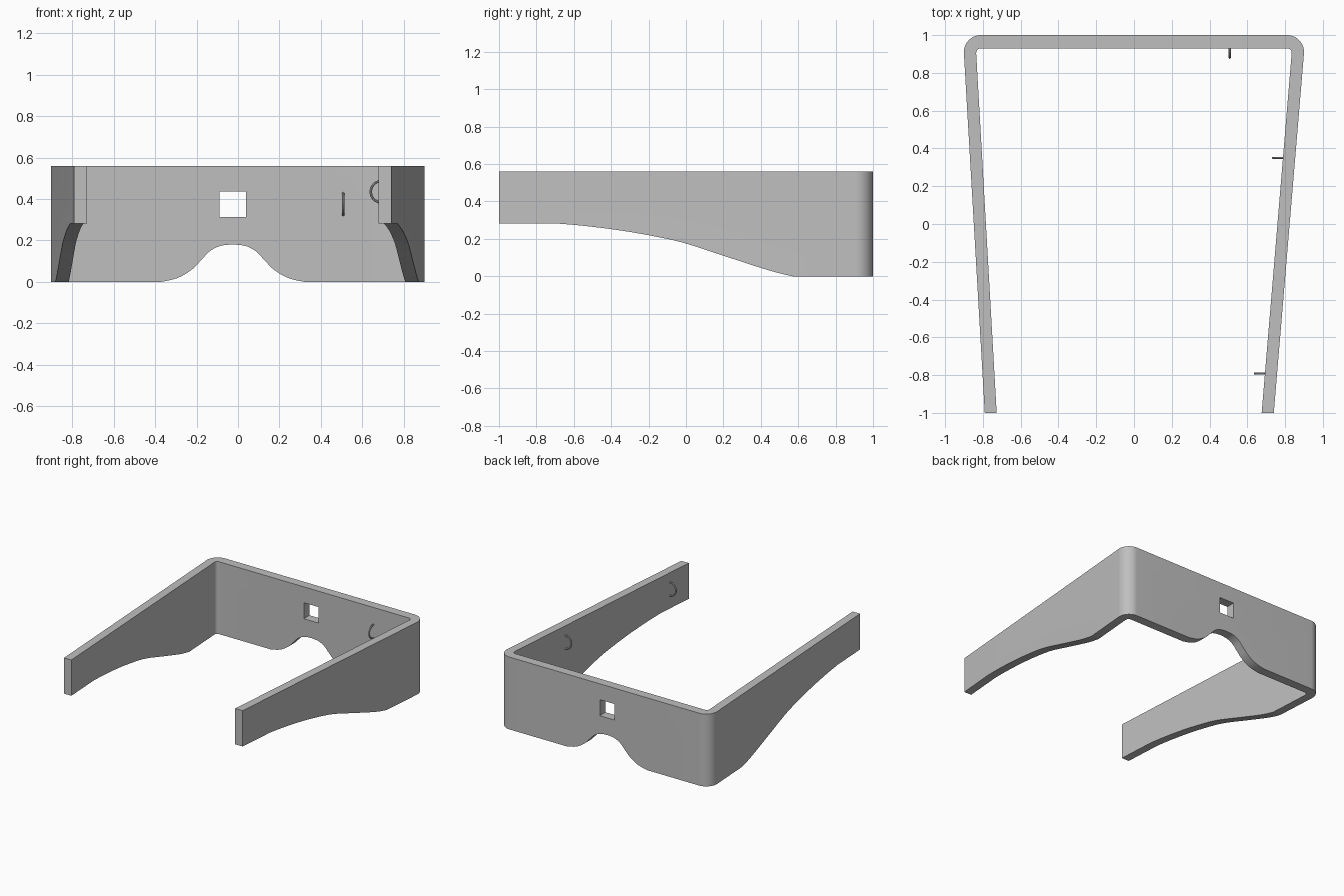
import bpy, bmesh, math
from mathutils import Vector

if "Cube" in bpy.data.objects:
    bpy.data.objects.remove(bpy.data.objects["Cube"], do_unlink=True)

HEIGHT = 0.56
grey = bpy.data.materials.new("light grey plastic")
grey.use_nodes = True
grey.diffuse_color = (0.52, 0.52, 0.52, 1)
grey.node_tree.nodes["Principled BSDF"].inputs["Base Color"].default_value = (0.52, 0.52, 0.52, 1)


def prism(name, points, sweep):
    """Closed solid made by sweeping an outline along a vector."""
    bm = bmesh.new()
    near = [bm.verts.new(p) for p in points]
    far = [bm.verts.new(Vector(p) + Vector(sweep)) for p in points]
    bm.faces.new(near)
    bm.faces.new(far[::-1])
    for i in range(len(near)):
        bm.faces.new((near[i], near[i - 1], far[i - 1], far[i]))
    bm.normal_update()
    if bm.calc_volume(signed=True) < 0:
        bmesh.ops.reverse_faces(bm, faces=bm.faces[:])
    mesh = bpy.data.meshes.new(name)
    bm.to_mesh(mesh)
    bm.free()
    mesh.materials.append(grey)
    obj = bpy.data.objects.new(name, mesh)
    bpy.context.collection.objects.link(obj)
    return obj


def smooth_path(points, steps=6):
    """Curve running through every given 2D point."""
    pts = [Vector(p) for p in points]
    pts = [pts[0]] + pts + [pts[-1]]
    path = []
    for a, b, c, d in zip(pts, pts[1:], pts[2:], pts[3:]):
        for i in range(steps):
            t = i / steps
            path.append((b * 2 + (c - a) * t + (a * 2 - b * 5 + c * 4 - d) * t**2
                         + (b * 3 - a - c * 3 + d) * t**3) / 2)
    return path + [pts[-1]]


def rounded(corner, before, after, radius, steps=16):
    """Arc that rounds the corner between two neighbouring points."""
    c = Vector(corner)
    u, v = (Vector(before) - c).normalized(), (Vector(after) - c).normalized()
    half = math.acos(u.dot(v)) / 2
    centre = c + (u + v).normalized() * (radius / math.sin(half))
    start = c + u * (radius / math.tan(half)) - centre
    end = c + v * (radius / math.tan(half)) - centre
    first = math.atan2(start.y, start.x)
    turn = math.atan2(start.x * end.y - start.y * end.x, start.dot(end))
    angles = [first + turn * i / steps for i in range(steps + 1)]
    return [centre + Vector((math.cos(a), math.sin(a))) * radius for a in angles]


# Headband: open frame with a straight wall and two tapering arms
lo, ro = (-0.906, 1.0), (0.908, 1.0)
li, ri = (-0.837, 0.93), (0.837, 0.93)
lo_tip, li_tip, ri_tip, ro_tip = (-0.79, -1), (-0.727, -1), (0.676, -1), (0.74, -1)
plan = ([lo_tip] + rounded(lo, lo_tip, ro, 0.09) + rounded(ro, lo, ro_tip, 0.09)
        + [ro_tip, ri_tip] + rounded(ri, ri_tip, li, 0.025) + rounded(li, ri, li_tip, 0.025) + [li_tip])
band = prism("headband", [(p[0], p[1], 0) for p in plan], (0, 0, HEIGHT))

# Sweeping lower edge of the arms
edge = smooth_path([(-0.7, 0.283), (-0.55, 0.27), (-0.35, 0.245), (-0.15, 0.21), (0, 0.175),
                    (0.2, 0.11), (0.4, 0.045), (0.5, 0.016), (0.58, -0.002)])
side = [(-1.1, 0.283)] + edge + [(0.6, -0.1), (-1.1, -0.1)]
cutters = [prism("arm_edge_cutter", [(-1.2, y, z) for y, z in side], (2.4, 0, 0))]

# Nose arch, mirrored about its own middle
MID = -0.025
half = smooth_path([(-0.36, -0.002), (-0.27, 0.018), (-0.2, 0.058), (-0.15, 0.108), (-0.11, 0.149),
                    (-0.06, 0.174), (0, 0.181)])
arch = [(MID + x, z) for x, z in half] + [(MID - x, z) for x, z in reversed(half[:-1])]
arch += [(MID + 0.37, -0.1), (MID - 0.37, -0.1)]
cutters.append(prism("nose_cutter", [(x, 0.8, z) for x, z in arch], (0, 0.4, 0)))

# Square window
window = [(-0.088, 0.313), (0.038, 0.313), (0.038, 0.437), (-0.088, 0.437)]
cutters.append(prism("window_cutter", [(x, 0.8, z) for x, z in window], (0, 0.4, 0)))

bpy.context.view_layer.objects.active = band
for cutter in cutters:
    cut = band.modifiers.new(cutter.name, "BOOLEAN")
    cut.operation, cut.solver, cut.object = "DIFFERENCE", "EXACT", cutter
    bpy.ops.object.modifier_apply(modifier=cut.name)
    bpy.data.objects.remove(cutter, do_unlink=True)


# Small half-ring cable loops on the inner walls
def loop(name, base, outward, radius=0.052):
    curve = bpy.data.curves.new(name, "CURVE")
    curve.dimensions = "3D"
    curve.bevel_depth, curve.bevel_resolution = 0.006, 2
    curve.use_fill_caps = True
    spline = curve.splines.new("POLY")
    spline.points.add(20)
    for i, point in enumerate(spline.points):
        a = math.pi * (i / 20 - 0.5)
        p = Vector(base) + (Vector(outward) * math.cos(a) + Vector((0, 0, math.sin(a)))) * radius
        point.co = (*p, 1)
    curve.materials.append(grey)
    obj = bpy.data.objects.new(name, curve)
    bpy.context.collection.objects.link(obj)
    bpy.ops.object.select_all(action="DESELECT")
    obj.select_set(True)
    bpy.context.view_layer.objects.active = obj
    bpy.ops.object.convert(target="MESH")
    return bpy.context.view_layer.objects.active


parts = [band]
for name, base, outward in (("wall_loop", (0.507, 0.932, 0.375), (0, -1, 0)),
                            ("arm_loop_inner", (0.788, 0.35, 0.435), (-1, 0, 0)),
                            ("arm_loop_tip", (0.692, -0.792, 0.435), (-1, 0, 0))):
    parts.append(loop(name, base, outward))

for part in parts:
    part.select_set(True)
bpy.context.view_layer.objects.active = band
bpy.ops.object.shade_smooth_by_angle(angle=math.radians(30))
